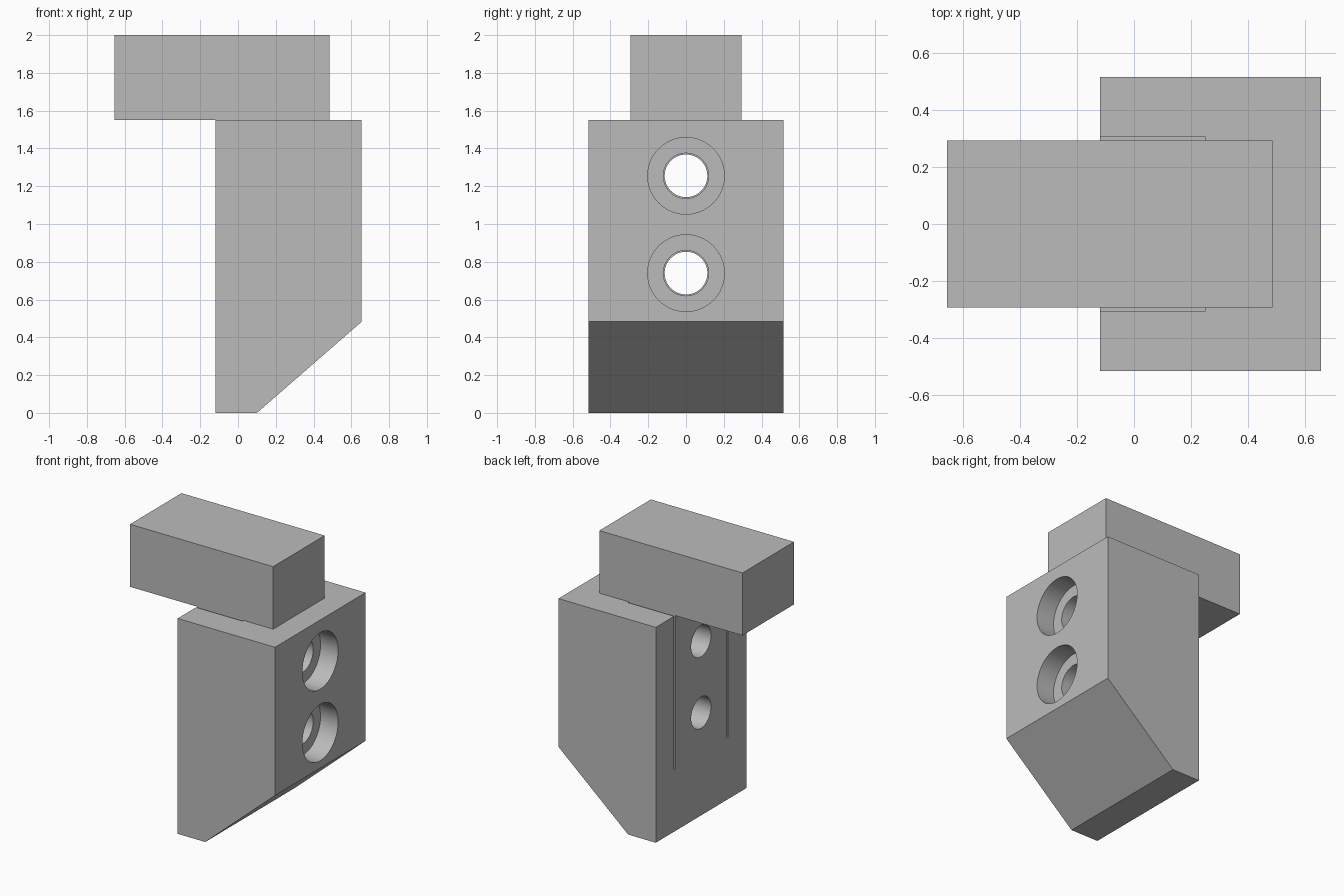
import bpy, bmesh, math
from mathutils import Matrix

if "Cube" in bpy.data.objects:
    bpy.data.objects.remove(bpy.data.objects["Cube"])

grey = bpy.data.materials.new("plain grey")
grey.use_nodes = True
grey.diffuse_color = (0.5, 0.5, 0.5, 1)
grey.node_tree.nodes["Principled BSDF"].inputs["Base Color"].default_value = grey.diffuse_color


def make_object(name, bm):
    bmesh.ops.recalc_face_normals(bm, faces=bm.faces)
    mesh = bpy.data.meshes.new(name)
    bm.to_mesh(mesh)
    bm.free()
    mesh.materials.append(grey)
    obj = bpy.data.objects.new(name, mesh)
    bpy.context.collection.objects.link(obj)
    return obj


def extrude_profile(name, points, y0, y1):
    """Extrude an x-z outline along y."""
    bm = bmesh.new()
    face = bm.faces.new([bm.verts.new((x, y0, z)) for x, z in points])
    new = bmesh.ops.extrude_face_region(bm, geom=[face])["geom"]
    bmesh.ops.translate(bm, vec=(0, y1 - y0, 0),
                        verts=[v for v in new if isinstance(v, bmesh.types.BMVert)])
    return make_object(name, bm)


def box(name, x0, x1, y0, y1, z0, z1):
    return extrude_profile(name, [(x0, z0), (x1, z0), (x1, z1), (x0, z1)], y0, y1)


def rod(name, x0, x1, z, radius):
    """Cylinder along x."""
    bm = bmesh.new()
    place = Matrix.Translation(((x0 + x1) / 2, 0, z)) @ Matrix.Rotation(math.pi / 2, 4, "Y")
    bmesh.ops.create_cone(bm, cap_ends=True, segments=64, radius1=radius,
                          radius2=radius, depth=x1 - x0, matrix=place)
    return make_object(name, bm)


def cut(target, cutter):
    cutter.hide_render = True
    mod = target.modifiers.new("cut", "BOOLEAN")
    mod.operation = "DIFFERENCE"
    mod.solver = "EXACT"
    mod.object = cutter
    bpy.context.view_layer.objects.active = target
    bpy.ops.object.modifier_apply(modifier=mod.name)
    bpy.data.objects.remove(cutter)


# Clamp body with the sloping underside
back, front, top = -0.12, 0.655, 1.55
body = extrude_profile("clamp_body", [(back, 0), (0.1, 0), (front, 0.483),
                                      (front, top), (back, top)], -0.515, 0.515)

# Overhanging head block
head = box("head_block", -0.655, 0.485, -0.293, 0.293, top, 2)

# Narrow slits on both sides of the stem
for inner, outer in ((0.293, 0.305), (-0.305, -0.293)):
    cut(body, box("slit_cutter", back - 0.1, 0.25, inner, outer, 0.445, top + 0.1))

# Counterbored bolt holes
for z in (1.255, 0.74):
    cut(body, rod("stem_hole_cutter", back - 0.1, 0.3, z, 0.113))
    cut(body, rod("bolt_hole_cutter", 0.25, front + 0.1, z, 0.12))
    cut(body, rod("counterbore_cutter", front - 0.14, front + 0.1, z, 0.203))

# Smooth bores, sharp edges
bpy.ops.object.select_all(action="DESELECT")
body.select_set(True)
bpy.context.view_layer.objects.active = body
bpy.ops.object.shade_smooth_by_angle(angle=math.radians(30))
